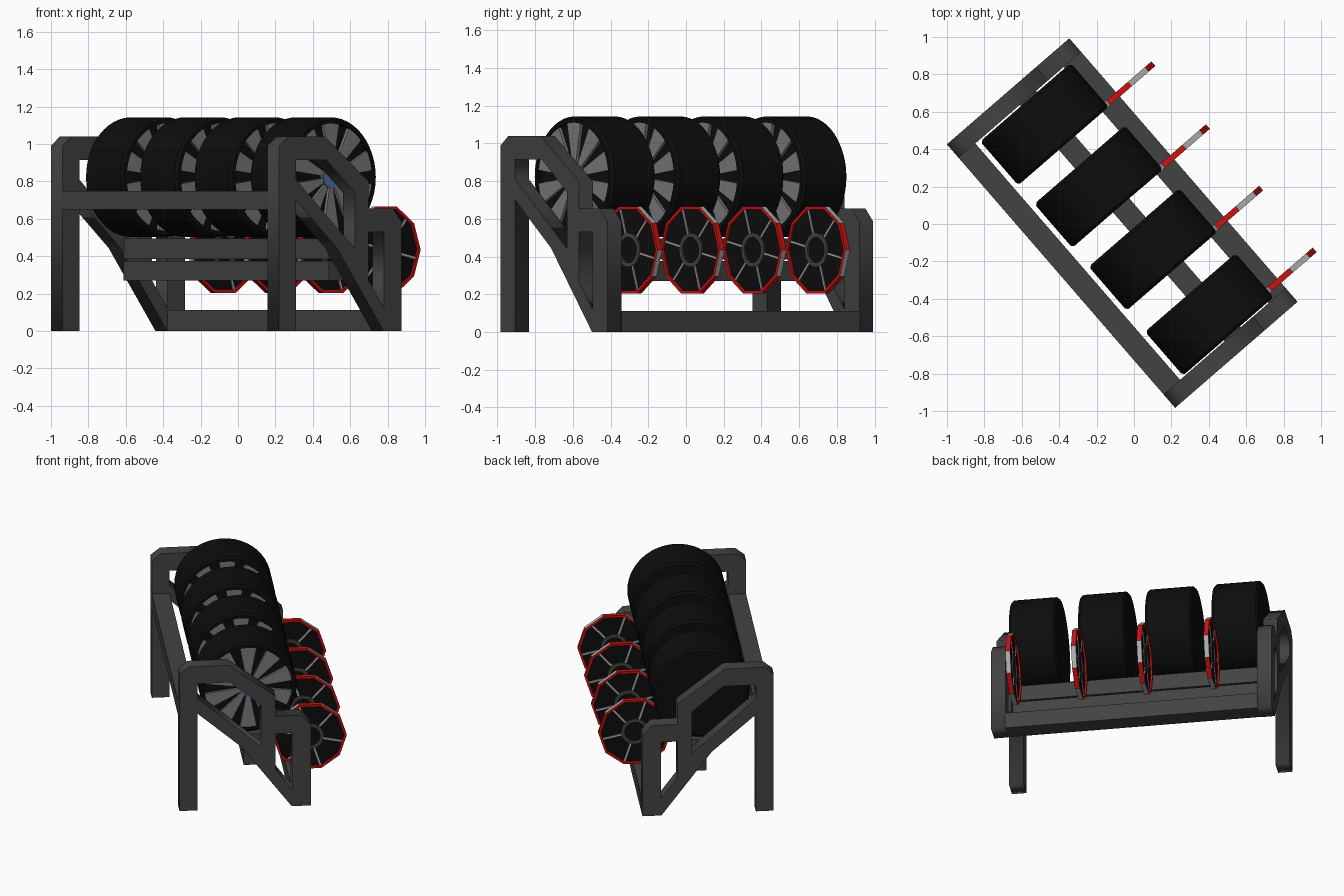
import bpy, bmesh, math
from mathutils import Matrix, Vector

if "Cube" in bpy.data.objects:
    bpy.data.objects.remove(bpy.data.objects["Cube"])

# The rack is built in its own axes (x depth, y length) and then turned in plan
PLACE = Matrix.Translation((-0.063, 0.005, 0)) @ Matrix.Rotation(math.radians(40.9), 4, 'Z')


def material(name, rgb):
    m = bpy.data.materials.new(name)
    m.diffuse_color = (*rgb, 1)
    m.use_nodes = True
    m.node_tree.nodes["Principled BSDF"].inputs["Base Color"].default_value = m.diffuse_color
    return m


FRAME = material("frame_grey", (0.055, 0.055, 0.055))
BLACK = material("rubber_black", (0.004, 0.004, 0.004))
SPOKE = material("spoke_grey", (0.2, 0.2, 0.2))
BLUE = material("hub_blue", (0.1, 0.17, 0.4))
RED = material("rim_red", (0.6, 0.006, 0.006))
LIGHT = material("light_grey", (0.42, 0.42, 0.42))


def add(name, mesh, mats, loc=(0, 0, 0), rot=Matrix()):
    ob = bpy.data.objects.new(name, mesh)
    bpy.context.collection.objects.link(ob)
    if not mesh.materials:
        for m in mats:
            mesh.materials.append(m)
    ob.matrix_world = PLACE @ Matrix.Translation(loc) @ rot
    return ob


def finish(bm, name):
    bmesh.ops.remove_doubles(bm, verts=bm.verts, dist=1e-5)
    bmesh.ops.recalc_face_normals(bm, faces=bm.faces)
    me = bpy.data.meshes.new(name)
    bm.to_mesh(me)
    bm.free()
    return me


def box(name, x0, x1, y0, y1, z0, z1):
    bm = bmesh.new()
    bmesh.ops.create_cube(bm, size=1)
    bmesh.ops.scale(bm, vec=(x1 - x0, y1 - y0, z1 - z0), verts=bm.verts)
    bmesh.ops.translate(bm, vec=((x0 + x1) / 2, (y0 + y1) / 2, (z0 + z1) / 2), verts=bm.verts)
    return add(name, finish(bm, name), [FRAME])


def plate(name, loops, half):
    """Fill x-z outlines (the later ones are holes), thickened along y."""
    cu = bpy.data.curves.new(name, 'CURVE')
    cu.dimensions, cu.fill_mode, cu.extrude = '2D', 'BOTH', half
    for pts in loops:
        sp = cu.splines.new('POLY')
        sp.points.add(len(pts) - 1)
        for p, (x, z) in zip(sp.points, pts):
            p.co = (x, z, 0, 1)
        sp.use_cyclic_u = True
    tmp = bpy.data.objects.new(name, cu)
    bpy.context.collection.objects.link(tmp)
    bpy.context.view_layer.update()
    me = bpy.data.meshes.new_from_object(tmp.evaluated_get(bpy.context.evaluated_depsgraph_get()))
    bpy.data.objects.remove(tmp)
    me.materials.clear()
    me.transform(Matrix.Rotation(math.pi / 2, 4, 'X'))
    return me


def lathe(name, profile, n, closed=False):
    """Spin (radius, y) points round the y axis."""
    bm = bmesh.new()
    rings = [[bm.verts.new((r * math.cos(2 * math.pi * i / n), y, r * math.sin(2 * math.pi * i / n)))
              for i in range(n)] for r, y in profile]
    pairs = list(zip(rings, rings[1:])) + ([(rings[-1], rings[0])] if closed else [])
    for a, b in pairs:
        for i in range(n):
            j = (i + 1) % n
            bm.faces.new((a[i], a[j], b[j], b[i]))
    return finish(bm, name)


def bar(name, bm_pts, y0, y1, angles):
    """Repeat an x-z outline at several angles round the y axis, as solid bars."""
    bm = bmesh.new()
    for a in angles:
        c, s = math.cos(a), math.sin(a)
        f = bm.faces.new([bm.verts.new((x * c - z * s, y0, x * s + z * c)) for x, z in bm_pts])
        g = bmesh.ops.extrude_face_region(bm, geom=[f])['geom']
        bmesh.ops.translate(bm, vec=(0, y1 - y0, 0),
                            verts=[v for v in g if isinstance(v, bmesh.types.BMVert)])
    return finish(bm, name)


# End frames: tall leg, sloping arch, diagonal brace and short post
outer = [(-.433, 0), (-.433, .99), (-.37, 1.04), (-.11, 1.04), (.2, .8), (.2, .655), (.37, .655),
         (.433, .585), (.433, 0), (.307, 0), (-.025, .445), (-.315, .70), (-.315, 0)]
arch_hole = [(-.315, .81), (-.315, .915), (-.1, .915), (.105, .74), (.105, .44)]
post_hole = [(.2, .27), (.2, .53), (.31, .53), (.31, .12)]
end_mesh = plate("end_frame", [outer, arch_hole, post_hole], 0.048)
for side in (-1, 1):
    add("end_frame", end_mesh, [FRAME], (0, side * 0.884, 0))

# Rails between the end frames
box("front_rail", -.433, -.315, -.84, .84, .65, .75)
box("middle_rail_upper", 0, .115, -.84, .84, .385, .495)
box("middle_rail_lower", 0, .115, -.84, .84, .27, .375)
box("bottom_rail", .31, .433, -.84, .84, 0, .112)

# Wheels: tyre with a recessed face, fan of spokes and a hub
tyre = lathe("tyre", [(0, .155), (.305, .155), (.32, .14), (.32, -.14), (.308, -.155),
                      (.288, -.155), (.288, -.13), (0, -.13)], 48)
h = math.radians(11)
fan = bar("wheel_spokes", [(.04, -.01), (.288 * math.cos(h), -.288 * math.sin(h)), (.289, 0),
                           (.288 * math.cos(h), .288 * math.sin(h)), (.04, .01)],
          -.148, -.128, [2 * math.pi * (i + .5) / 10 for i in range(10)])
hub = lathe("wheel_hub", [(0, -.13), (.062, -.13), (.062, -.153), (0, -.153)], 12)
for y in (.672, .23, -.214, -.674):
    loc = (.032, y, .823)
    t = add("tyre", tyre, [BLACK], loc)
    add("wheel_spokes", fan, [SPOKE], loc)
    add("wheel_hub", hub, [BLUE], loc)
bpy.context.view_layer.objects.active = t
t.select_set(True)
bpy.ops.object.shade_smooth_by_angle(angle=math.radians(30))

# Ten-sided discs: banded rim, black web, thin spokes and a hub ring
rim = lathe("disc_rim", [(.242, -.016), (.242, .016), (.225, .016), (.225, -.016)], 10, True)
for f in rim.polygons:
    c = f.center
    outward = Vector((c.x, 0, c.z)).length > .22 and abs(f.normal.y) < .5 and f.normal.dot(c) > 0
    step = int((math.atan2(c.z, c.x) % (2 * math.pi)) / (math.pi / 5))
    f.material_index = 1 if outward and step % 2 else 0
web = lathe("disc_web", [(0, -.004), (.23, -.004), (.23, .004), (0, .004)], 10)
rods = bar("disc_spokes", [(.08, -.006), (.228, -.006), (.228, .006), (.08, .006)], -.01, .01,
           [math.radians(108 + 60 * i) for i in range(6)])
ring = lathe("disc_hub_ring", [(.092, -.014), (.092, .014), (.068, .014), (.068, -.014)], 16, True)
for y in (.535, .09, -.345, -.782):
    loc = (.442, y, .435)
    add("disc_rim", rim, [RED, LIGHT], loc)
    add("disc_web", web, [BLACK], loc)
    add("disc_spokes", rods, [LIGHT], loc)
    add("disc_hub_ring", ring, [FRAME], loc)
